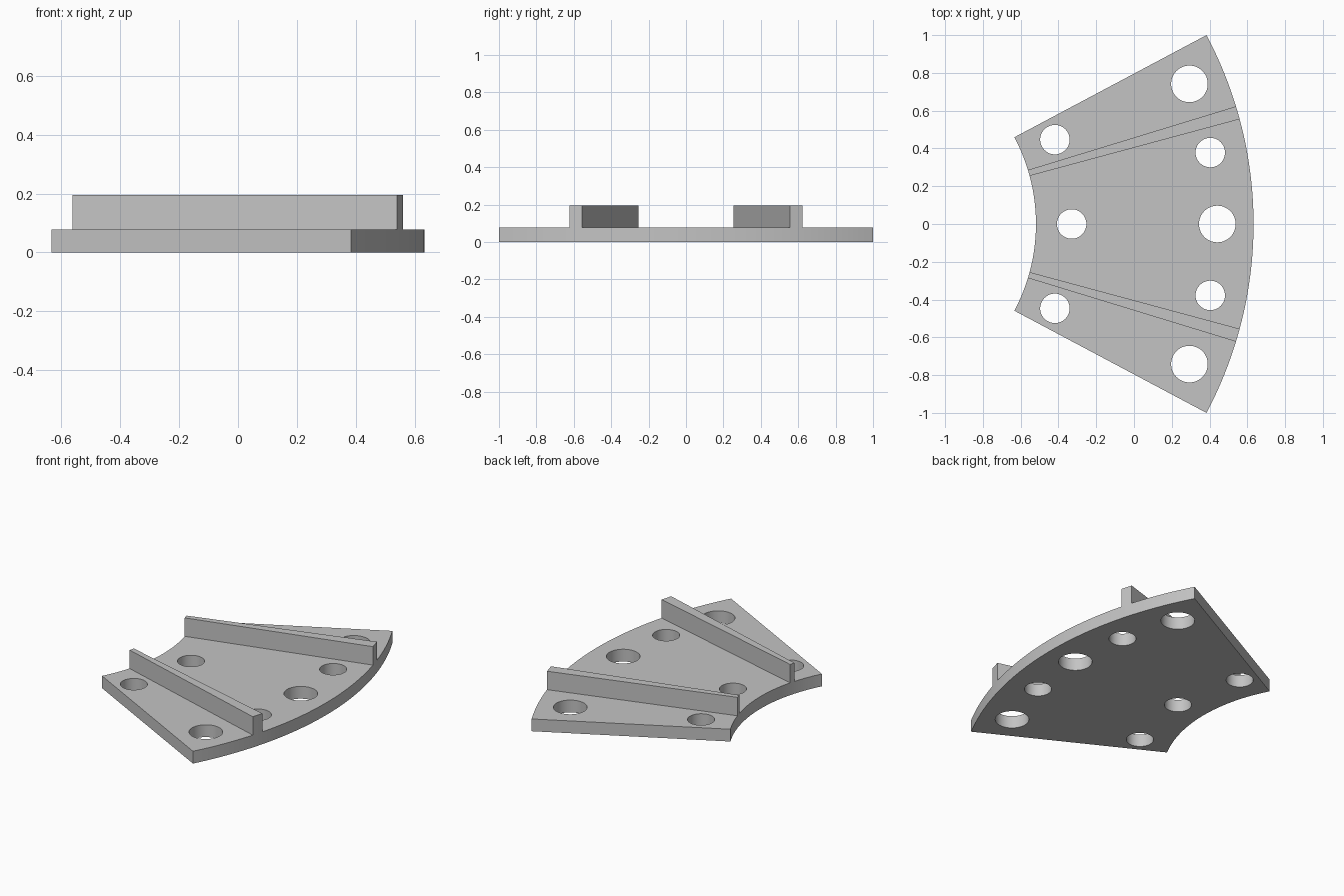
import bpy
import bmesh
from math import sin, cos, radians
from mathutils import Matrix

CENTRE_X = -1.497          # shared centre of both arcs
INNER, OUTER = 0.978, 2.13
HALF_ANGLE = 28
PLATE_TOP, RIB_TOP = 0.078, 0.195

cube = bpy.data.objects.get("Cube")
if cube:
    bpy.data.objects.remove(cube, do_unlink=True)

grey = bpy.data.materials.new("plain grey")
grey.use_nodes = True
grey.diffuse_color = (0.55, 0.55, 0.55, 1)
grey.node_tree.nodes["Principled BSDF"].inputs["Base Color"].default_value = grey.diffuse_color


def polar(radius, degrees):
    a = radians(degrees)
    return CENTRE_X + radius * cos(a), radius * sin(a)


def finish(name, bm):
    bmesh.ops.recalc_face_normals(bm, faces=bm.faces)
    mesh = bpy.data.meshes.new(name)
    bm.to_mesh(mesh)
    bm.free()
    mesh.materials.append(grey)
    obj = bpy.data.objects.new(name, mesh)
    bpy.context.collection.objects.link(obj)
    return obj


def sector(name, start, end, bottom, top, steps):
    """Solid slice of a ring between two angles."""
    angles = [start + (end - start) * i / steps for i in range(steps + 1)]
    outline = [polar(OUTER, a) for a in angles]
    outline += [polar(INNER, a) for a in reversed(angles)]
    bm = bmesh.new()
    face = bm.faces.new([bm.verts.new((x, y, bottom)) for x, y in outline])
    out = bmesh.ops.extrude_face_region(bm, geom=[face])
    raised = [v for v in out["geom"] if isinstance(v, bmesh.types.BMVert)]
    bmesh.ops.translate(bm, verts=raised, vec=(0, 0, top - bottom))
    return finish(name, bm)


def smooth(obj):
    bpy.ops.object.select_all(action="DESELECT")
    obj.select_set(True)
    bpy.context.view_layer.objects.active = obj
    bpy.ops.object.shade_smooth_by_angle(angle=radians(30))


# Base plate
plate = sector("base_plate", -HALF_ANGLE, HALF_ANGLE, 0, PLATE_TOP, 56)

# Through holes: ring radius, angle, hole radius
holes = [(1.938, a, 0.097) for a in (-22.5, 0, 22.5)]
holes += [(1.938, a, 0.078) for a in (-11.25, 11.25)]
holes += [(1.167, a, 0.078) for a in (-22.5, 0, 22.5)]
bm = bmesh.new()
for ring, angle, radius in holes:
    x, y = polar(ring, angle)
    bmesh.ops.create_cone(bm, cap_ends=True, segments=48, radius1=radius, radius2=radius,
                          depth=0.4, matrix=Matrix.Translation((x, y, 0)))
cutter = finish("hole_cutter", bm)
cutter.hide_render = True

drill = plate.modifiers.new("drill", "BOOLEAN")
drill.operation = "DIFFERENCE"
drill.solver = "EXACT"
drill.object = cutter
bpy.context.view_layer.objects.active = plate
bpy.ops.object.modifier_apply(modifier="drill")
bpy.data.objects.remove(cutter, do_unlink=True)
smooth(plate)

# Tapered radial ribs, one each side
for name, side in (("back_rib", 1), ("front_rib", -1)):
    smooth(sector(name, side * 15.1, side * 17, PLATE_TOP, RIB_TOP, 2))
